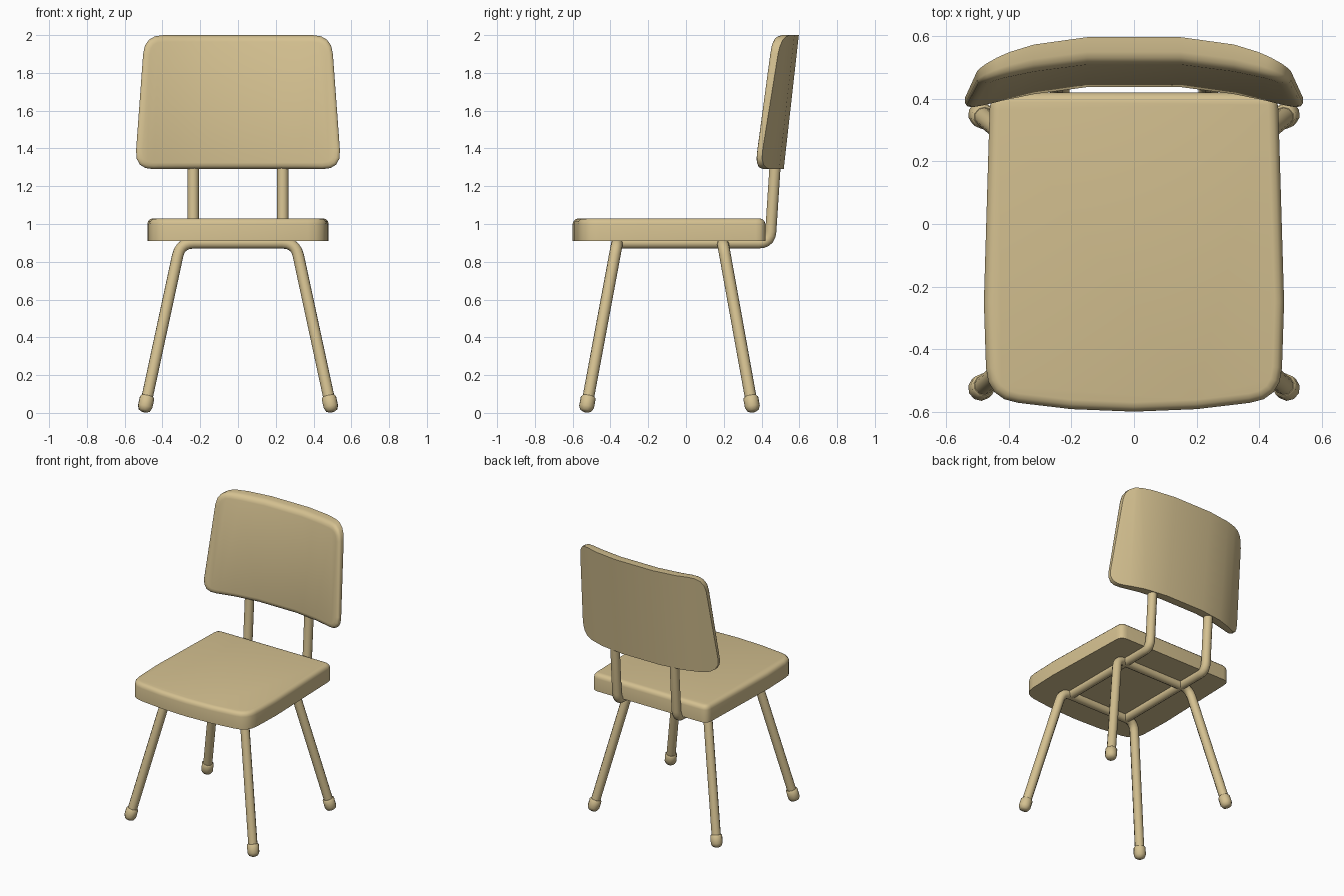
import bpy, bmesh, math
from mathutils import Vector, Matrix

if "Cube" in bpy.data.objects:
    bpy.data.objects.remove(bpy.data.objects["Cube"])

beige = bpy.data.materials.new("warm beige")
beige.use_nodes = True
beige.diffuse_color = (0.66, 0.53, 0.28, 1)
beige.node_tree.nodes["Principled BSDF"].inputs["Base Color"].default_value = (0.66, 0.53, 0.28, 1)


def add_object(name, data):
    obj = bpy.data.objects.new(name, data)
    bpy.context.scene.collection.objects.link(obj)
    data.materials.append(beige)
    return obj


def finish(name, bm, angle=50):
    bmesh.ops.recalc_face_normals(bm, faces=bm.faces[:])
    mesh = bpy.data.meshes.new(name)
    bm.to_mesh(mesh)
    bm.free()
    obj = add_object(name, mesh)
    smooth(obj, angle)
    return obj


def smooth(obj, angle):
    bpy.ops.object.select_all(action="DESELECT")
    obj.select_set(True)
    bpy.context.view_layer.objects.active = obj
    bpy.ops.object.shade_smooth_by_angle(angle=math.radians(angle))


def fillet(before, corner, after, radius, steps=4):
    """Rounded corner as a short run of points."""
    a = corner + (before - corner).normalized() * radius
    b = corner + (after - corner).normalized() * radius
    return [a * (1 - t) ** 2 + corner * 2 * t * (1 - t) + b * t * t
            for t in (i / steps for i in range(steps + 1))]


def rounded_outline(corners):
    """Closed outline from (x, y, corner radius) entries."""
    pts = [Vector((x, y)) for x, y, r in corners]
    out = []
    for i, (x, y, r) in enumerate(corners):
        if r:
            out += fillet(pts[i - 1], pts[i], pts[(i + 1) % len(pts)], r)
        else:
            out.append(pts[i])
    return out


def cushion(corners, thickness, soft):
    """Slab with a softened upper rim and a crisp lower rim."""
    half = [(x, y, r) for x, y, r in corners if x > 0]
    full = corners + [(-x, y, r) for x, y, r in reversed(half)]
    bm = bmesh.new()
    base = bm.faces.new([bm.verts.new((p.x, p.y, 0)) for p in rounded_outline(full)])
    grown = bmesh.ops.extrude_face_region(bm, geom=[base], use_keep_orig=True)["geom"]
    top = [g for g in grown if isinstance(g, bmesh.types.BMVert)]
    bmesh.ops.translate(bm, verts=top, vec=(0, 0, thickness))
    bmesh.ops.recalc_face_normals(bm, faces=bm.faces[:])
    rim = [e for e in bm.edges if all(v.co.z > thickness / 2 for v in e.verts)]
    bmesh.ops.bevel(bm, geom=rim, offset=soft, segments=3, profile=0.5, affect="EDGES")
    return bm


def tube(name, corners, radius, bend):
    pts = [Vector(c) for c in corners]
    path = [pts[0]]
    for i in range(1, len(pts) - 1):
        path += fillet(pts[i - 1], pts[i], pts[i + 1], bend, 5)
    path.append(pts[-1])
    curve = bpy.data.curves.new(name, "CURVE")
    curve.dimensions = "3D"
    curve.bevel_depth = radius
    curve.bevel_resolution = 3
    curve.use_fill_caps = True
    spline = curve.splines.new("POLY")
    spline.points.add(len(path) - 1)
    for point, co in zip(spline.points, path):
        point.co = (*co, 1)
    obj = add_object(name, curve)
    bpy.ops.object.select_all(action="DESELECT")
    obj.select_set(True)
    bpy.context.view_layer.objects.active = obj
    bpy.ops.object.convert(target="MESH")
    smooth(bpy.context.object, 50)


def foot_cap(name, origin, axis, sides=10):
    profile = [(0.015, 0), (0.031, 0.008), (0.04, 0.028), (0.04, 0.078), (0.033, 0.086)]
    turn = Matrix.Translation(origin) @ axis.to_track_quat("Z", "Y").to_matrix().to_4x4()
    bm = bmesh.new()
    rings = []
    for r, h in profile:
        angles = [math.tau * i / sides for i in range(sides)]
        rings.append([bm.verts.new(turn @ Vector((r * math.cos(a), r * math.sin(a), h)))
                      for a in angles])
    for low, high in zip(rings, rings[1:]):
        for i in range(sides):
            j = (i + 1) % sides
            bm.faces.new((low[i], low[j], high[j], high[i]))
    bm.faces.new(rings[0])
    bm.faces.new(rings[-1])
    finish(name, bm)


# Seat cushion with a gently bowed front
seat = cushion([(0, -0.6, 0), (0.2, -0.592, 0), (0.47, -0.56, 0.1), (0.48, -0.25, 0),
                (0.46, 0.42, 0.05)], 0.12, 0.03)
bmesh.ops.translate(seat, verts=seat.verts[:], vec=(0, 0, 0.91))
finish("seat", seat)

# Backrest: flat slab, cut into columns, then bent and leaned back
BOTTOM, TOP, THICK = 1.29, 2.0, 0.08
back = cushion([(0.547, BOTTOM, 0.1), (0.495, TOP, 0.1)], THICK, 0.035)
for x in (-0.42, -0.32, -0.15, 0.15, 0.32, 0.42):
    bmesh.ops.bisect_plane(back, geom=back.verts[:] + back.edges[:] + back.faces[:],
                           plane_co=(x, 0, 0), plane_no=(1, 0, 0))
for v in back.verts:
    x, height, depth = v.co
    u = abs(x) / 0.5
    front = depth / THICK
    bow = 0.1 * u ** 3 * (1 - front) + 0.07 * u ** 2 * front
    lean = 0.08 * (height - BOTTOM) / (TOP - BOTTOM)
    v.co = (x, 0.52 + lean - depth - bow, height)
finish("backrest", back)

# Leg frames: a crossbar running down into a splayed leg at each end
for place, bar_y, foot_y in (("front", -0.365, -0.525), ("rear", 0.195, 0.35)):
    tube(place + "_leg_frame", [(-0.49, foot_y, 0.04), (-0.305, bar_y, 0.9),
                                (0.305, bar_y, 0.9), (0.49, foot_y, 0.04)], 0.031, 0.07)
    for side, s in (("left", 1), ("right", -1)):
        axis = Vector((-0.185 * s, bar_y - foot_y, 0.86)).normalized()
        foot = Vector((0.49 * s, foot_y, 0.04))
        foot_cap(f"{place}_{side}_foot", foot - axis * 0.036, axis)

# Back supports: run under the seat and turn up into the backrest
for side, s in (("left", 1), ("right", -1)):
    tube(side + "_back_support", [(0.237 * s, -0.365, 0.9), (0.237 * s, 0.445, 0.9),
                                  (0.237 * s, 0.475, 1.36)], 0.031, 0.06)
